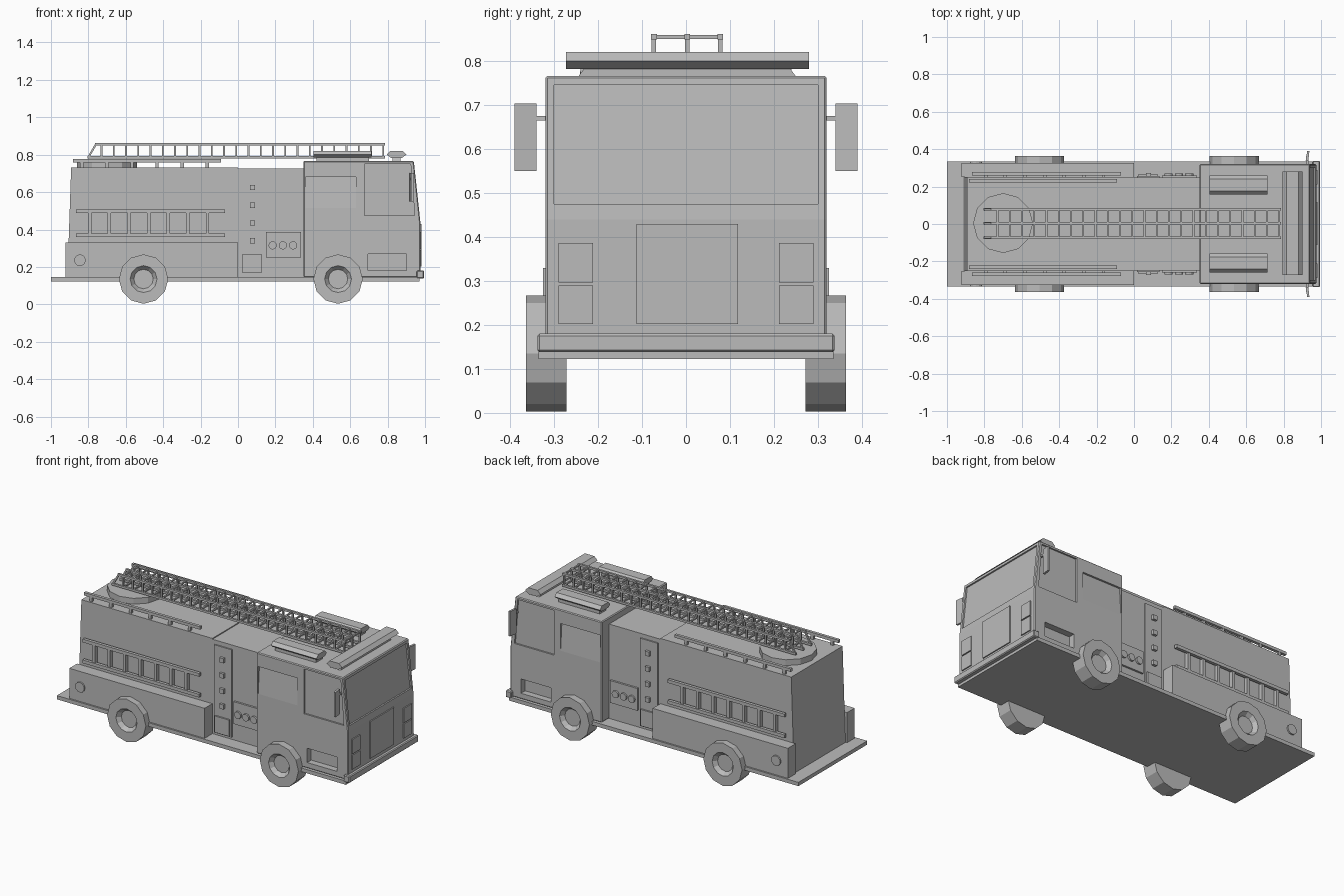
import bpy, bmesh, math
from mathutils import Vector

cube = bpy.data.objects.get("Cube")
if cube:
    bpy.data.objects.remove(cube, do_unlink=True)

GREY = (0.5, 0.5, 0.5, 1)
mat = bpy.data.materials.new("plain grey")
mat.use_nodes = True
mat.diffuse_color = GREY
bsdf = next(n for n in mat.node_tree.nodes if n.type == "BSDF_PRINCIPLED")
bsdf.inputs["Base Color"].default_value = GREY


def finish(name, bm, mirror=False, bevel=0):
    bmesh.ops.recalc_face_normals(bm, faces=bm.faces)
    me = bpy.data.meshes.new(name)
    bm.to_mesh(me)
    bm.free()
    me.materials.append(mat)
    ob = bpy.data.objects.new(name, me)
    bpy.context.collection.objects.link(ob)
    if bevel:
        m = ob.modifiers.new("bevel", "BEVEL")
        m.width, m.segments = bevel, 1
    if mirror:
        ob.modifiers.new("mirror", "MIRROR").use_axis = (False, True, False)
    return ob


def add_prism(bm, pts, axis, lo, hi):
    """Extrude a profile along one axis; pts use the other two axes in order."""
    rings = []
    for d in (lo, hi):
        ring = []
        for p in pts:
            c = list(p)
            c.insert(axis, d)
            ring.append(bm.verts.new(c))
        rings.append(ring)
        bm.faces.new(ring)
    n = len(pts)
    for i in range(n):
        j = (i + 1) % n
        bm.faces.new((rings[0][i], rings[0][j], rings[1][j], rings[1][i]))


def add_box(bm, x, y, z):
    add_prism(bm, [(x[0], y[0]), (x[1], y[0]), (x[1], y[1]), (x[0], y[1])], 2, *z)


def add_bar(bm, a, b, w):
    """Square bar between two points."""
    a, b = Vector(a), Vector(b)
    q = (b - a).to_track_quat("Z", "Y")
    rings = [[bm.verts.new(p + q @ Vector((u * w / 2, v * w / 2, 0)))
              for u, v in ((-1, -1), (1, -1), (1, 1), (-1, 1))] for p in (a, b)]
    for r in rings:
        bm.faces.new(r)
    for i in range(4):
        j = (i + 1) % 4
        bm.faces.new((rings[0][i], rings[0][j], rings[1][j], rings[1][i]))


def prism(name, pts, axis, lo, hi, **kw):
    bm = bmesh.new()
    add_prism(bm, pts, axis, lo, hi)
    return finish(name, bm, **kw)


def box(name, x, y, z, **kw):
    bm = bmesh.new()
    add_box(bm, x, y, z)
    return finish(name, bm, **kw)


def circle(cx, cz, r, n=12):
    return [(cx + r * math.sin(math.tau * i / n), cz + r * math.cos(math.tau * i / n))
            for i in range(n)]


def cut(target, cutter):
    m = target.modifiers.new("cut", "BOOLEAN")
    m.operation, m.solver, m.object = "DIFFERENCE", "EXACT", cutter
    cutter.hide_render = True
    cutter.hide_set(True)
    bpy.context.view_layer.update()
    bpy.context.view_layer.objects.active = target
    bpy.ops.object.modifier_apply(modifier=m.name)
    bpy.data.objects.remove(cutter, do_unlink=True)


# Chassis, bumper and body blocks
box("chassis_deck", (-1, 0.97), (-0.335, 0.335), (0.122, 0.145))
box("front_bumper", (0.955, 0.995), (-0.338, 0.338), (0.138, 0.18), bevel=0.005)
prism("rear_body", [(-0.912, 0.145), (0, 0.145), (0, 0.732), (-0.892, 0.732)], 1, -0.25, 0.25)
box("pump_section", (0, 0.36), (-0.248, 0.248), (0.145, 0.726))
box("side_locker", (-0.922, 0), (0.25, 0.325), (0.145, 0.33), mirror=True)

# Cab with recessed windows and steps
cab = prism("cab", [(0.35, 0.145), (0.975, 0.145), (0.975, 0.44), (0.94, 0.766), (0.35, 0.766)],
            1, -0.32, 0.32, bevel=0.005)
bpy.context.view_layer.objects.active = cab
bpy.ops.object.modifier_apply(modifier="bevel")
cut(cab, prism("windscreen_cutter", [(0.962, 0.475), (1.1, 0.475), (1.1, 0.745), (0.933, 0.745)],
               1, -0.3, 0.3))
cut(cab, prism("side_window_cutter", [(0.675, 0.475), (0.945, 0.475), (0.923, 0.75), (0.675, 0.75)],
               1, 0.31, 0.4, mirror=True))
cut(cab, prism("door_window_cutter", [(0.321, 0.5), (0.308, 0.682), (0.4, 0.682), (0.4, 0.5)],
               0, 0.362, 0.63, mirror=True))
cut(cab, box("step_cutter", (0.695, 0.9), (0.28, 0.4), (0.18, 0.268), mirror=True))

# Cab front panel and lamps
box("front_panel", (0.97, 0.982), (-0.112, 0.118), (0.202, 0.43))
bm = bmesh.new()
for z in ((0.202, 0.29), (0.297, 0.386)):
    add_box(bm, (0.97, 0.982), (0.212, 0.29), z)
finish("front_lamps", bm, mirror=True)

# Mirrors on arms
prism("mirror", [(0.918, 0.34), (0.926, 0.39), (0.938, 0.39), (0.932, 0.34)],
      2, 0.55, 0.703, mirror=True)
bm = bmesh.new()
add_bar(bm, (0.93, 0.3, 0.67), (0.925, 0.36, 0.67), 0.01)
finish("mirror_arm", bm, mirror=True)

# Wheels with dished hubs
for name, cx in (("rear_wheel", -0.505), ("front_wheel", 0.535)):
    bm = bmesh.new()
    rings = []
    for r, y in ((0.132, 0.272), (0.132, 0.364), (0.072, 0.364), (0.052, 0.34)):
        rings.append([bm.verts.new((x, y, z)) for x, z in circle(cx, 0.135, r)])
    for a, b in zip(rings, rings[1:]):
        for i in range(12):
            j = (i + 1) % 12
            bm.faces.new((a[i], a[j], b[j], b[i]))
    bm.faces.new(rings[0])
    bm.faces.new(rings[-1])
    finish(name, bm, mirror=True)

# Pump controls on both sides
box("valve_panel", (0.015, 0.135), (0.24, 0.256), (0.16, 0.7), mirror=True)
bm = bmesh.new()
for i in range(4):
    z = 0.34 + 0.095 * i
    add_box(bm, (0.063, 0.09), (0.25, 0.272), (z - 0.014, z + 0.014))
add_box(bm, (0.025, 0.125), (0.25, 0.266), (0.167, 0.268))
finish("valves", bm, mirror=True)
box("gauge_panel", (0.15, 0.337), (0.24, 0.26), (0.25, 0.387), mirror=True)
bm = bmesh.new()
for x in (0.185, 0.24, 0.295):
    add_prism(bm, circle(x, 0.315, 0.022), 1, 0.25, 0.271)
finish("gauges", bm, mirror=True)
prism("fuel_cap", circle(-0.845, 0.236, 0.031), 1, 0.32, 0.334, mirror=True)

# Ladders hung on the sides
bm = bmesh.new()
for z in (0.37, 0.498):
    add_box(bm, (-0.865, -0.07), (0.26, 0.279), (z - 0.01, z + 0.01))
for i in range(7):
    x = -0.793 + 0.105 * i
    add_box(bm, (x - 0.009, x + 0.009), (0.25, 0.274), (0.37, 0.498))
finish("side_ladder", bm, mirror=True)

# Roof rails on posts
bm = bmesh.new()
add_box(bm, (-0.882, -0.09), (0.223, 0.241), (0.758, 0.776))
for i in range(6):
    x = -0.835 + 0.134 * i
    add_box(bm, (x - 0.009, x + 0.009), (0.225, 0.239), (0.73, 0.76))
finish("roof_rail", bm, mirror=True)

# Turntable and main ladder
prism("turntable", circle(-0.7, 0.005, 0.16), 2, 0.73, 0.768)
bm = bmesh.new()
LOW, HIGH = 0.786, 0.855
for y in (-0.073, 0.003, 0.078):
    add_bar(bm, (-0.805, y, LOW), (0.785, y, LOW), 0.013)
    add_bar(bm, (-0.765, y, HIGH), (0.785, y, HIGH), 0.013)
    add_bar(bm, (-0.8, y, LOW), (-0.76, y, HIGH), 0.01)
    for i in range(24):
        x = -0.73 + 0.0655 * i
        add_bar(bm, (x, y, LOW), (x, y, HIGH), 0.01)
for i in range(24):
    x = -0.73 + 0.0655 * i
    for z in (LOW, HIGH):
        add_bar(bm, (x, -0.073, z), (x, 0.078, z), 0.009)
finish("main_ladder", bm)

# Roof lights
prism("light_bar", [(0.795, 0.8), (0.82, 0.782), (0.875, 0.782), (0.9, 0.8), (0.88, 0.821), (0.815, 0.821)],
      1, -0.273, 0.28)
prism("light_bar_base", [(-0.245, 0.765), (0.25, 0.765), (0.235, 0.785), (-0.23, 0.785)],
      0, 0.825, 0.87)
prism("roof_beacon", [(0.158, 0.8), (0.175, 0.786), (0.242, 0.786), (0.258, 0.8), (0.24, 0.82), (0.177, 0.82)],
      0, 0.405, 0.715, mirror=True)
box("beacon_base", (0.42, 0.7), (0.178, 0.24), (0.76, 0.788), mirror=True)
